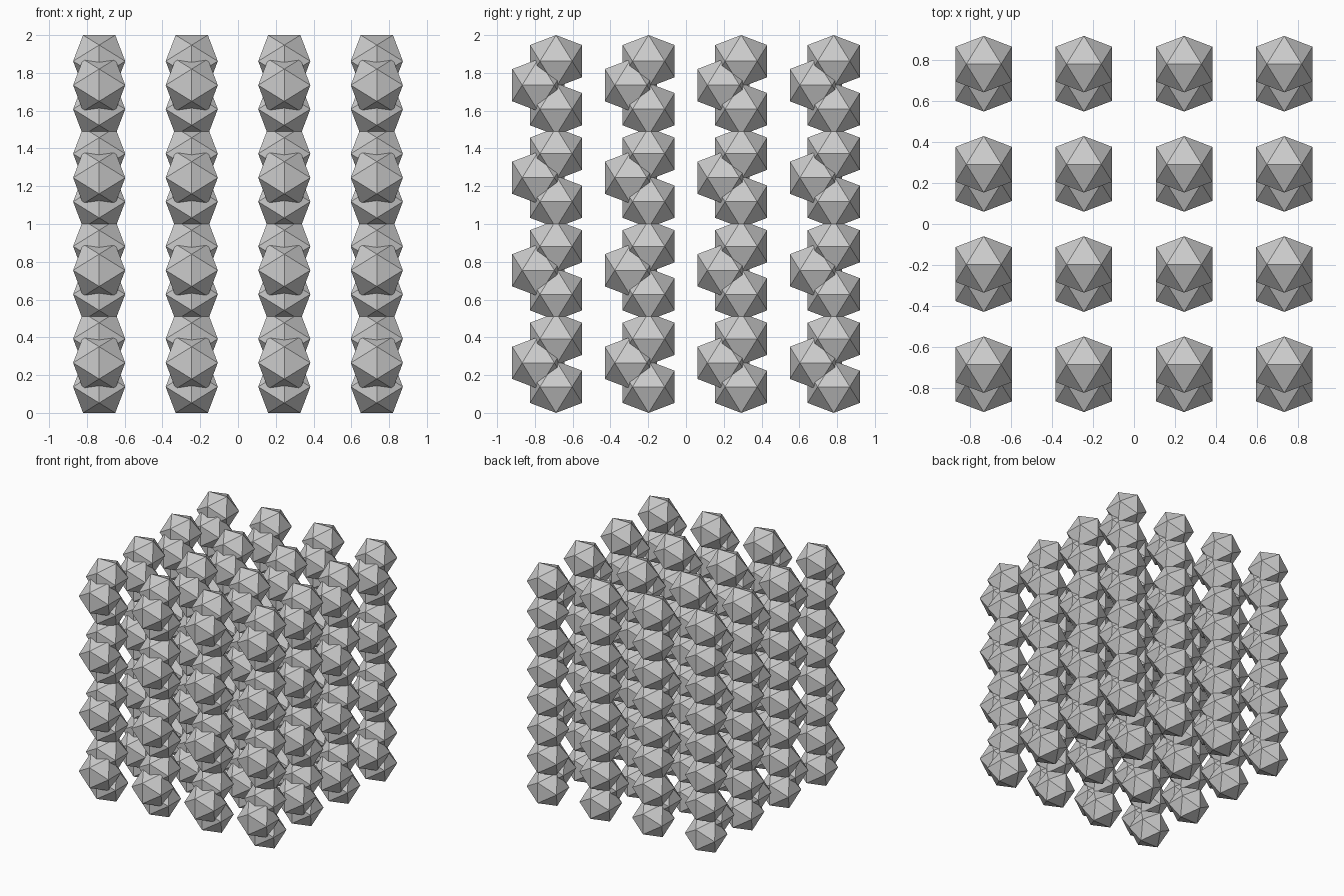
import bpy, bmesh
from math import sqrt

if "Cube" in bpy.data.objects:
    bpy.data.objects.remove(bpy.data.objects["Cube"])

PITCH = 0.49                      # spacing of the 4 x 4 x 4 lattice
COUNT = 4
HALF = 0.138                      # half width of one icosahedron
SHORT = HALF / ((1 + sqrt(5)) / 2)


def icosahedron_mesh(name):
    """Regular icosahedron with edges lying flat on each axis."""
    bm = bmesh.new()
    for a in (-SHORT, SHORT):
        for b in (-HALF, HALF):
            for co in ((a, 0, b), (0, b, a), (b, a, 0)):
                bm.verts.new(co)
    bmesh.ops.convex_hull(bm, input=bm.verts)
    bmesh.ops.recalc_face_normals(bm, faces=bm.faces)
    mesh = bpy.data.meshes.new(name)
    bm.to_mesh(mesh)
    bm.free()
    return mesh


def ball_lattice(name, y, z):
    """One ball of the three-ball cluster, repeated along x, y and z."""
    obj = bpy.data.objects.new(name, icosahedron_mesh(name))
    bpy.context.collection.objects.link(obj)
    start = -PITCH * (COUNT - 1) / 2
    obj.location = (start, start + y, z)
    for axis in range(3):
        mod = obj.modifiers.new("repeat_" + "xyz"[axis], 'ARRAY')
        mod.count = COUNT
        mod.use_relative_offset = False
        mod.use_constant_offset = True
        offset = [0, 0, 0]
        offset[axis] = PITCH
        mod.constant_offset_displace = offset


# Bent three-ball cluster: two rear balls stacked, one in front between them
ball_lattice("lower_rear_balls", 0.047, HALF)
ball_lattice("front_balls", -0.047, HALF + 0.127)
ball_lattice("upper_rear_balls", 0.047, HALF + 0.254)
